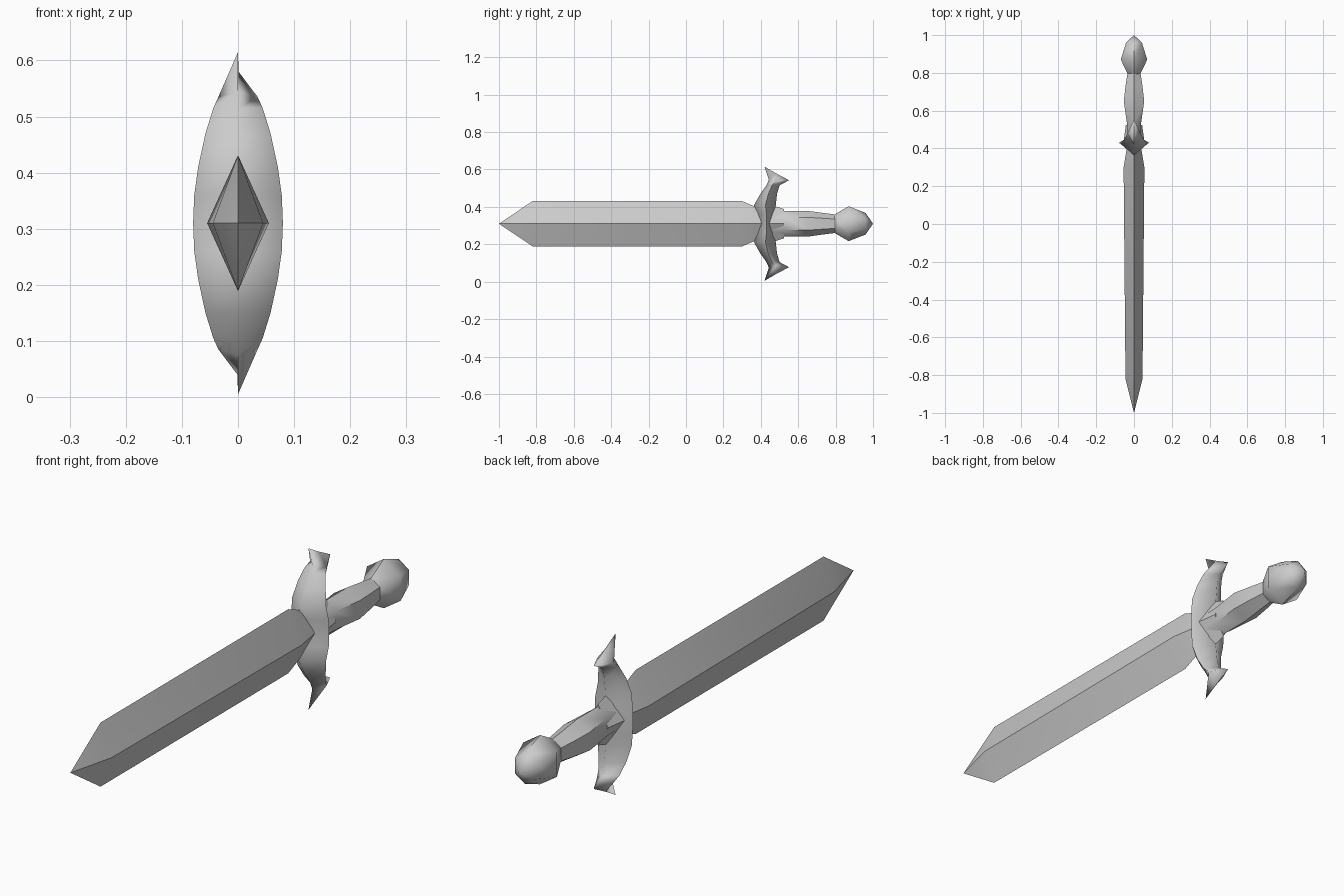
import bpy, bmesh, math

old = bpy.data.objects.get("Cube")
if old:
    bpy.data.objects.remove(old, do_unlink=True)

MID = 0.31  # height of the sword's long axis

steel = bpy.data.materials.new("grey steel")
steel.use_nodes = True
steel.diffuse_color = (0.6, 0.6, 0.6, 1)
steel.node_tree.nodes["Principled BSDF"].inputs["Base Color"].default_value = (0.6, 0.6, 0.6, 1)


def loft(name, rings, smooth_angle):
    """Skin closed rings of points in order, cap both ends, weld tips."""
    bm = bmesh.new()
    loops = [[bm.verts.new(p) for p in ring] for ring in rings]
    n = len(loops[0])
    for a, b in zip(loops, loops[1:]):
        for i in range(n):
            j = (i + 1) % n
            bm.faces.new((a[i], a[j], b[j], b[i]))
    bm.faces.new(loops[0])
    bm.faces.new(loops[-1])
    bmesh.ops.remove_doubles(bm, verts=bm.verts, dist=0.0008)
    bmesh.ops.recalc_face_normals(bm, faces=bm.faces)
    mesh = bpy.data.meshes.new(name)
    bm.to_mesh(mesh)
    bm.free()
    mesh.materials.append(steel)
    obj = bpy.data.objects.new(name, mesh)
    bpy.context.collection.objects.link(obj)
    bpy.ops.object.select_all(action='DESELECT')
    obj.select_set(True)
    bpy.context.view_layer.objects.active = obj
    if smooth_angle:
        bpy.ops.object.shade_smooth_by_angle(angle=math.radians(smooth_angle))
    return obj


def along_y(stations, sides):
    """Rings across the long axis from (y, half width, half height)."""
    turn = [2 * math.pi * i / sides for i in range(sides)]
    widest = max(abs(math.sin(t)) for t in turn)
    return [[(w * math.sin(t) / widest, y, MID + h * math.cos(t)) for t in turn]
            for y, w, h in stations]


# Blade: long diamond section with a pointed tip and a narrowed shoulder
loft("blade", along_y([(-1, 0, 0), (-0.82, 0.045, 0.121), (0.3, 0.055, 0.121),
                       (0.42, 0.035, 0.07)], 4), 20)

# Crossguard: diamond section swept up one arm, then mirrored for the other
# (height above axis, front y, widest y, back y, half width)
arm = [(0, 0.38, 0.43, 0.476, 0.08), (0.05, 0.374, 0.43, 0.477, 0.078),
       (0.1, 0.364, 0.425, 0.48, 0.071), (0.16, 0.398, 0.44, 0.487, 0.058),
       (0.205, 0.43, 0.46, 0.5, 0.044)]


def guard_ring(z, front, wide, back, w, sign):
    return [(0, front, MID + sign * z), (w, wide, MID + sign * z),
            (0, back, MID + sign * z), (-w, wide, MID + sign * z)]


def guard_tip(sign):
    # The arm flares into a slanted thin edge
    return [[(0, 0.443, MID + sign * 0.235), (0.035, 0.48, MID + sign * 0.225),
             (0, 0.55, MID + sign * 0.232), (-0.035, 0.48, MID + sign * 0.225)],
            [(0, 0.42, MID + sign * 0.305), (0.001, 0.48, MID + sign * 0.27),
             (0, 0.55, MID + sign * 0.233), (-0.001, 0.48, MID + sign * 0.27)]]


upper = [guard_ring(*s, 1) for s in arm] + guard_tip(1)
lower = [guard_ring(*s, -1) for s in arm[1:]] + guard_tip(-1)
loft("crossguard", lower[::-1] + upper, 100)

# Collar between guard and grip: flat diamond block
loft("collar", along_y([(0.44, 0.055, 0.105), (0.525, 0.043, 0.078)], 4), 0)

# Grip: swelling six-sided handle
loft("grip", along_y([(0.46, 0.034, 0.066), (0.53, 0.037, 0.069), (0.65, 0.054, 0.069),
                      (0.73, 0.045, 0.058), (0.81, 0.033, 0.048)], 6), 50)

# Pommel: faceted bulb ending in a blunt point
loft("pommel", along_y([(0.795, 0.034, 0.05), (0.87, 0.07, 0.093),
                        (0.96, 0.042, 0.058), (1, 0, 0)], 6), 50)
